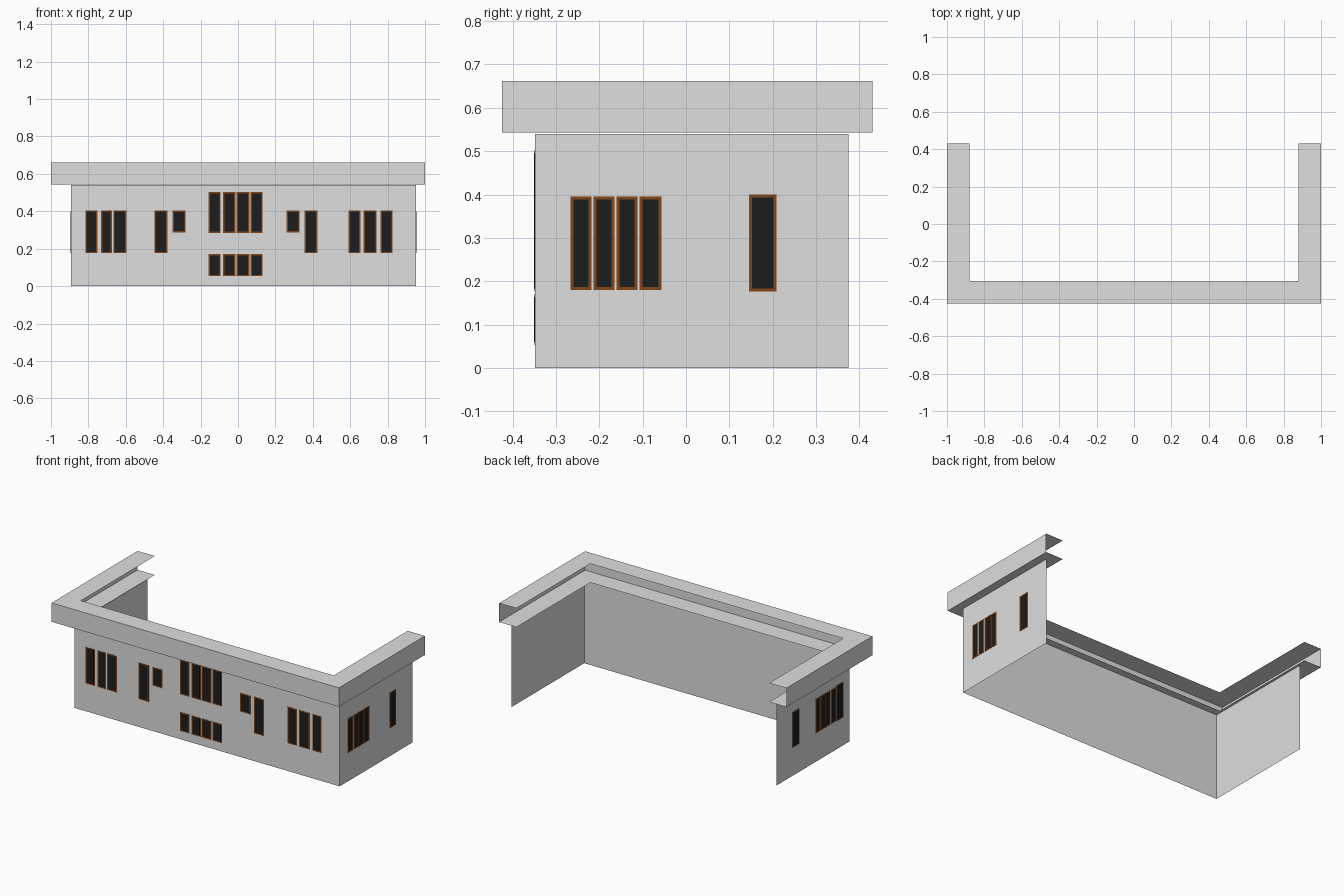
import bpy, bmesh

if "Cube" in bpy.data.objects:
    bpy.data.objects.remove(bpy.data.objects["Cube"])

def material(name, rgb):
    m = bpy.data.materials.new(name)
    m.diffuse_color = (*rgb, 1)
    m.use_nodes = True
    m.node_tree.nodes["Principled BSDF"].inputs["Base Color"].default_value = m.diffuse_color
    return m

GREY = material("wall grey", (0.735, 0.735, 0.735))
DARK = material("dark glass", (0.012, 0.012, 0.012))
BROWN = material("window frame brown", (0.22, 0.06, 0.01))

XL, XR, YF, YB, ZT = -0.893, 0.952, -0.348, 0.375, 0.54   # wall extents

def finish(name, bm, mat):
    me = bpy.data.meshes.new(name)
    bm.to_mesh(me)
    bm.free()
    me.materials.append(mat)
    ob = bpy.data.objects.new(name, me)
    bpy.context.collection.objects.link(ob)
    return ob

def add_strip(bm, path, z0, z1):
    """Vertical sheet following a plan path."""
    lo = [bm.verts.new((x, y, z0)) for x, y in path]
    hi = [bm.verts.new((x, y, z1)) for x, y in path]
    for i in range(len(path) - 1):
        bm.faces.new((lo[i], lo[i + 1], hi[i + 1], hi[i]))

def add_box(bm, lo, hi):
    r = bmesh.ops.create_cube(bm, size=1)
    for v in r["verts"]:
        v.co = [(a + b) / 2 + c * (b - a) for a, b, c in zip(lo, hi, v.co)]

# U-shaped wall sheet
bm = bmesh.new()
add_strip(bm, [(XL, YB), (XL, YF), (XR, YF), (XR, YB)], 0, ZT)
finish("walls", bm, GREY)

# Cornice: outer fascia with a mitred ledge at top and bottom
outer = [(-1, 0.43), (-1, -0.425), (1, -0.425), (1, 0.43)]
inner = [(-0.88, 0.43), (-0.88, -0.305), (0.88, -0.305), (0.88, 0.43)]
bm = bmesh.new()
add_strip(bm, outer, 0.543, 0.662)
for z, up in ((0.662, True), (0.543, False)):
    o = [bm.verts.new((x, y, z)) for x, y in outer]
    n = [bm.verts.new((x, y, z)) for x, y in inner]
    for i in range(3):
        f = [o[i], o[i + 1], n[i + 1], n[i]]
        bm.faces.new(f if up else f[::-1])
bmesh.ops.remove_doubles(bm, verts=bm.verts, dist=1e-5)
finish("cornice", bm, GREY)

# Windows: dark panes on thin frame plates; spans are along the wall
def windows(name, side, rows):
    frames, panes = bmesh.new(), bmesh.new()
    for z0, z1, spans in rows:
        for a, b in spans:
            for bm, d, inset in ((frames, 0.002, 0), (panes, 0.0028, 0.007)):
                u0, u1, w0, w1 = a + inset, b - inset, z0 + inset, z1 - inset
                if side == "front":
                    add_box(bm, (u0, YF - d, w0), (u1, YF - 0.0005, w1))
                elif side == "right":
                    add_box(bm, (XR + 0.0005, u0, w0), (XR + d, u1, w1))
                else:
                    add_box(bm, (XL - d, u0, w0), (XL - 0.0005, u1, w1))
    finish(name + "_frames", frames, BROWN)
    finish(name + "_panes", panes, DARK)

centre = [(-0.158, -0.093), (-0.079, -0.014), (-0.008, 0.061), (0.067, 0.132)]
windows("front_windows", "front", [
    (0.176, 0.405, [(-0.816, -0.752), (-0.732, -0.675), (-0.666, -0.597),
                    (-0.447, -0.377), (0.356, 0.425),
                    (0.591, 0.655), (0.671, 0.741), (0.762, 0.827)]),
    (0.287, 0.403, [(-0.35, -0.28), (0.26, 0.33)]),
    (0.284, 0.503, centre),
    (0.053, 0.171, centre)])
windows("right_windows", "right", [
    (0.18, 0.395, [(-0.266, -0.218), (-0.213, -0.165), (-0.16, -0.112), (-0.107, -0.057)]),
    (0.176, 0.4, [(0.145, 0.209)])])
windows("left_windows", "left", [
    (0.18, 0.395, [(-0.212, -0.164), (-0.161, -0.113), (-0.109, -0.061), (-0.057, -0.01)]),
    (0.177, 0.4, [(-0.287, -0.222), (0.15, 0.215)])])
